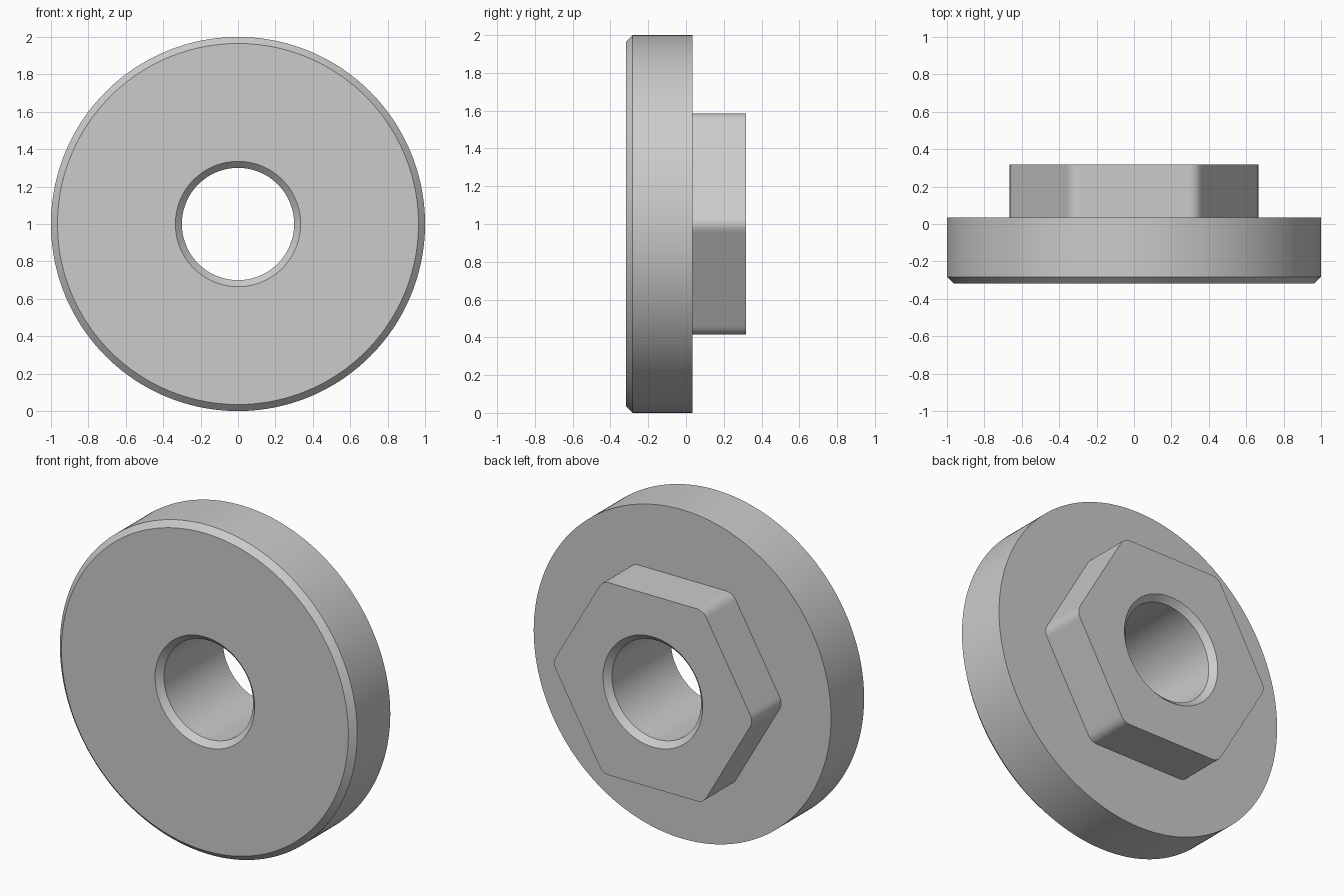
import bpy
import bmesh
from math import cos, sin, pi

cube = bpy.data.objects.get("Cube")
if cube:
    bpy.data.objects.remove(cube, do_unlink=True)

STEPS = 240
FRONT, SHOULDER, BACK = -0.318, 0.035, 0.318
CHAMFER = 0.035
BORE, RIM = 0.30, 1.0
APOTHEM, ROUNDING = 0.585, 0.07


def circle(radius):
    return lambda angle: radius


def rounded_hex(angle):
    """Distance from the axis to a hexagon with rounded corners."""
    off = (angle + pi / 6) % (pi / 3) - pi / 6      # angle from nearest corner
    flat = APOTHEM / cos(pi / 6 - abs(off))
    centre = (APOTHEM - ROUNDING) / cos(pi / 6)     # centre of the corner arc
    tangent = (centre + ROUNDING * cos(pi / 6), ROUNDING * sin(pi / 6))
    if abs(sin(off)) * tangent[0] < cos(off) * tangent[1]:
        return centre * cos(off) + (ROUNDING ** 2 - (centre * sin(off)) ** 2) ** 0.5
    return flat


def loft(name, rings, material):
    """Skin a closed loop of rings set along the y axis."""
    bm = bmesh.new()
    loops = []
    for radius, y in rings:
        angles = [2 * pi * i / STEPS for i in range(STEPS)]
        loops.append([bm.verts.new((radius(a) * cos(a), y, 1 + radius(a) * sin(a)))
                      for a in angles])
    for k, loop in enumerate(loops):
        after = loops[(k + 1) % len(loops)]
        for i in range(STEPS):
            j = (i + 1) % STEPS
            bm.faces.new((loop[i], loop[j], after[j], after[i]))
    bmesh.ops.recalc_face_normals(bm, faces=bm.faces)
    mesh = bpy.data.meshes.new(name)
    bm.to_mesh(mesh)
    bm.free()
    mesh.materials.append(material)
    obj = bpy.data.objects.new(name, mesh)
    bpy.context.collection.objects.link(obj)
    bpy.ops.object.select_all(action='DESELECT')
    obj.select_set(True)
    bpy.context.view_layer.objects.active = obj
    bpy.ops.object.shade_smooth_by_angle(angle=pi / 7)
    return obj


grey = bpy.data.materials.new("plain grey")
grey.use_nodes = True
grey.diffuse_color = (0.6, 0.6, 0.6, 1)
grey.node_tree.nodes["Principled BSDF"].inputs["Base Color"].default_value = (0.6, 0.6, 0.6, 1)

# Round flange, hexagonal boss and chamfered bore as one solid
loft("flanged_hex_bushing", [
    (circle(BORE + CHAMFER), FRONT),
    (circle(RIM - CHAMFER), FRONT),
    (circle(RIM), FRONT + CHAMFER),
    (circle(RIM), SHOULDER),
    (rounded_hex, SHOULDER),
    (rounded_hex, BACK),
    (circle(BORE + CHAMFER), BACK),
    (circle(BORE), BACK - CHAMFER),
    (circle(BORE), FRONT + CHAMFER),
], grey)
